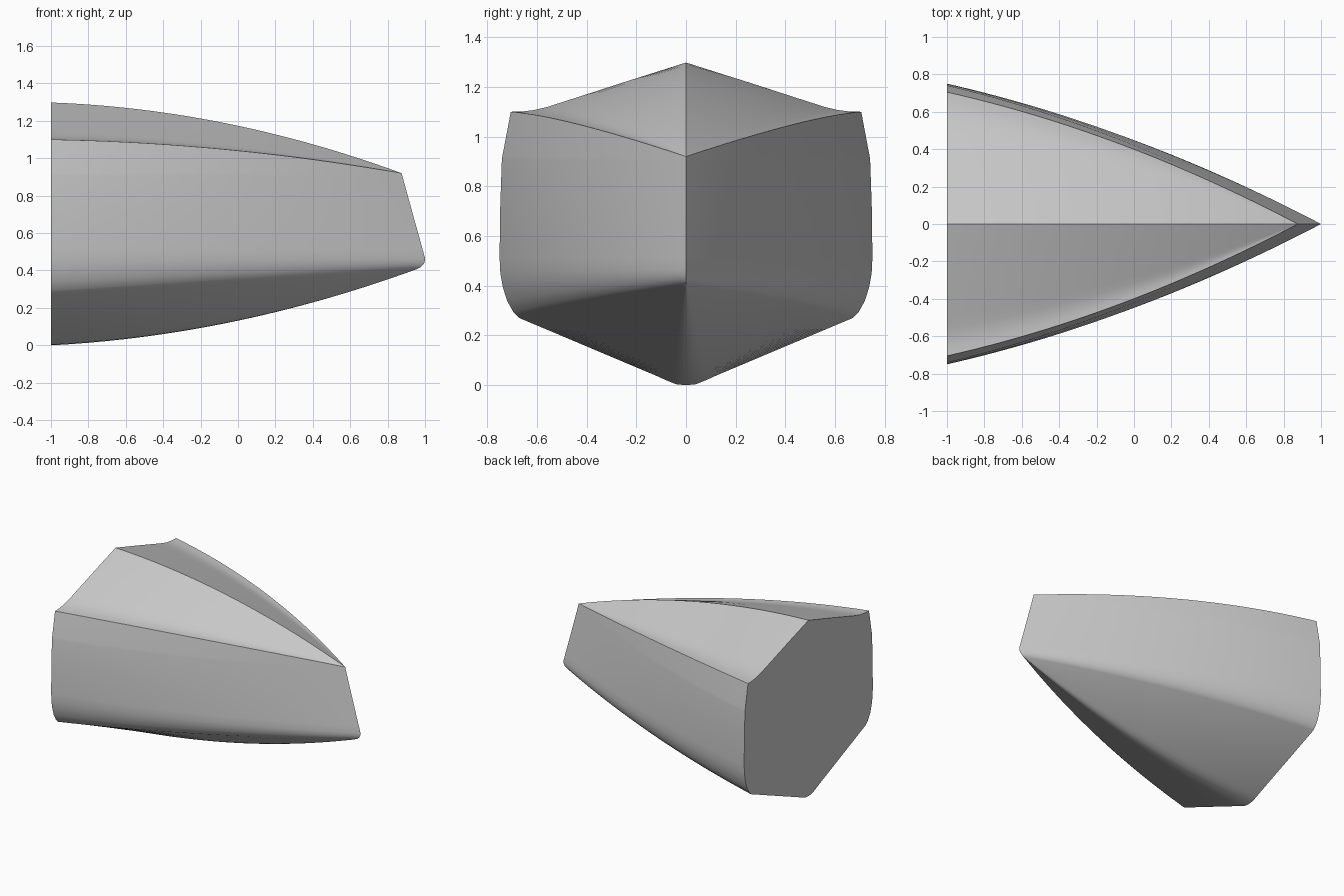
import bpy, bmesh, math

cube = bpy.data.objects.get("Cube")
if cube:
    bpy.data.objects.remove(cube, do_unlink=True)

STATIONS = 40

# Lengthwise lines of one side, keel to deck ridge:
# (half width and height at the transom, x and z at the stem, straightness of the rise)
KEEL, CHINE, DECK = 0.25, 1.0, 0.18
STEM_TOP = (0.875, 0.92)
lines = [
    (0.00, 0.000, 0.95, 0.405, KEEL),
    (0.04, 0.004, 0.95, 0.405, KEEL),
    (0.08, 0.020, 0.95, 0.405, KEEL),
    (0.12, 0.038, 0.95, 0.405, KEEL),
    (0.67, 0.270, 0.96, 0.41, CHINE),
    (0.695, 0.295, 0.975, 0.417, CHINE),
    (0.72, 0.340, 0.99, 0.43, CHINE),
    (0.737, 0.395, 0.998, 0.445, CHINE),
    (0.747, 0.450, 1.0, 0.465, CHINE),
    (0.75, 0.510, 0.988, 0.51, CHINE),
    (0.748, 0.700, 0.935, 0.70, CHINE),
    (0.741, 0.905, 0.879, 0.905, CHINE),
    (0.739, 0.920, *STEM_TOP, CHINE),
    (0.705, 1.100, *STEM_TOP, DECK),
    (0.66, 1.101, *STEM_TOP, DECK),
    (0.61, 1.107, *STEM_TOP, DECK),
    (0.56, 1.119, *STEM_TOP, DECK),
    (0.50, 1.138, *STEM_TOP, DECK),
    (0.25, 1.219, *STEM_TOP, DECK),
    (0.00, 1.298, *STEM_TOP, DECK),
]
# Full ring: one side, then the other mirrored
ring = lines + [(-w, *rest) for w, *rest in reversed(lines[1:-1])]


def line_point(line, t):
    """Point on a lengthwise line, t = 0 at the transom and 1 at the stem."""
    width, z0, x1, z1, straight = line
    taper = 1 - 0.6 * t - 0.4 * t * t
    rise = straight * t + (1 - straight) * t * t
    return (-1 + t * (x1 + 1), width * taper, z0 + (z1 - z0) * rise)


# Loft the bow hull with its peaked deck
bm = bmesh.new()
rows = [[bm.verts.new(line_point(l, i / STATIONS)) for l in ring]
        for i in range(STATIONS + 1)]
n = len(ring)
for a, b in zip(rows, rows[1:]):
    for j in range(n):
        k = (j + 1) % n
        bm.faces.new((a[j], b[j], b[k], a[k]))
bm.faces.new(rows[0])  # flat transom
bmesh.ops.remove_doubles(bm, verts=bm.verts, dist=0.0005)
bmesh.ops.recalc_face_normals(bm, faces=bm.faces)

mesh = bpy.data.meshes.new("bow_hull")
bm.to_mesh(mesh)
bm.free()
hull = bpy.data.objects.new("bow_hull", mesh)
bpy.context.collection.objects.link(hull)

# Single plain grey
grey = bpy.data.materials.new("plain_grey")
grey.use_nodes = True
colour = (0.6, 0.6, 0.6, 1)
grey.diffuse_color = colour
grey.node_tree.nodes["Principled BSDF"].inputs["Base Color"].default_value = colour
mesh.materials.append(grey)

# Smooth sides, crisp gunwale, ridge, stem and transom
bpy.ops.object.select_all(action="DESELECT")
hull.select_set(True)
bpy.context.view_layer.objects.active = hull
bpy.ops.object.shade_smooth_by_angle(angle=math.radians(28))
